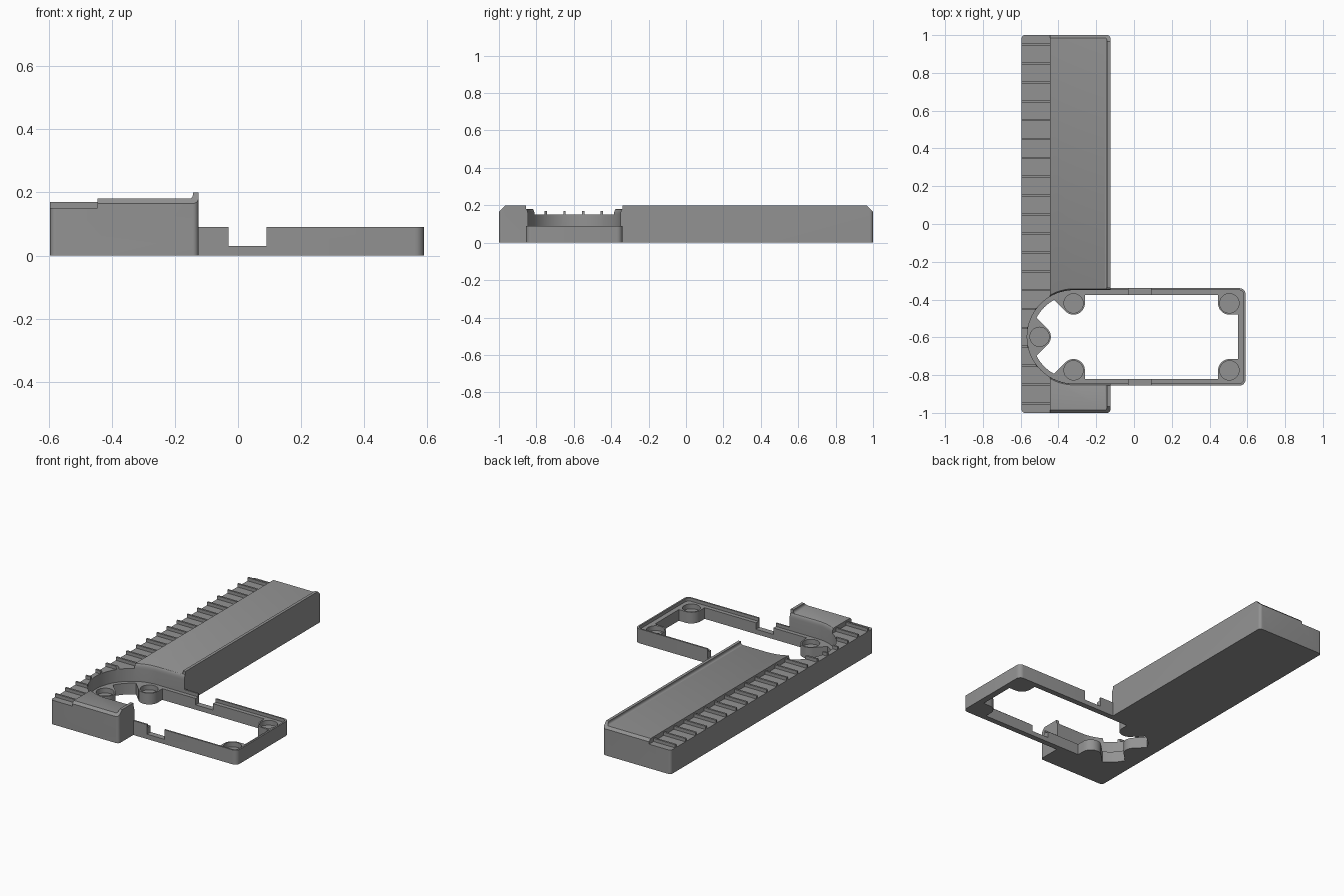
import bpy, bmesh
from math import sin, cos, pi, radians

if "Cube" in bpy.data.objects:
    bpy.data.objects.remove(bpy.data.objects["Cube"])

CY = -0.5975          # centre line of the side tray
ARC_X = -0.318        # centre of the tray's round end

mat = bpy.data.materials.new("mid grey")
mat.diffuse_color = (0.29, 0.29, 0.29, 1)
mat.use_nodes = True
mat.node_tree.nodes["Principled BSDF"].inputs["Base Color"].default_value = mat.diffuse_color


def loft(name, rings):
    """Closed solid through rings of 3D points."""
    bm = bmesh.new()
    vs = [[bm.verts.new(p) for p in r] for r in rings]
    n = len(vs[0])
    for a, b in zip(vs, vs[1:]):
        for i in range(n):
            j = (i + 1) % n
            bm.faces.new((a[i], a[j], b[j], b[i]))
    bm.faces.new(vs[0])
    bm.faces.new(vs[-1])
    bmesh.ops.recalc_face_normals(bm, faces=bm.faces)
    me = bpy.data.meshes.new(name)
    bm.to_mesh(me)
    bm.free()
    me.materials.append(mat)
    ob = bpy.data.objects.new(name, me)
    bpy.context.collection.objects.link(ob)
    return ob


def prism(name, pts, z0, z1):
    return loft(name, [[(x, y, z) for x, y in pts] for z in (z0, z1)])


def box(name, x0, x1, y0, y1, z0, z1):
    return prism(name, [(x0, y0), (x1, y0), (x1, y1), (x0, y1)], z0, z1)


def arc(cx, cy, r, a0, a1, n):
    return [(cx + r * cos(radians(a0 + (a1 - a0) * i / n)),
             cy + r * sin(radians(a0 + (a1 - a0) * i / n))) for i in range(n + 1)]


def round_rect(x0, x1, y0, y1, r):
    return (arc(x1 - r, y1 - r, r, 0, 90, 6) + arc(x0 + r, y1 - r, r, 90, 180, 6)
            + arc(x0 + r, y0 + r, r, 180, 270, 6) + arc(x1 - r, y0 + r, r, 270, 360, 6))


def u_shape(half, right, r):
    """Tray outline: round left end, small corners on the right."""
    return (arc(ARC_X, CY, half, 90, 270, 40)
            + arc(right - r, CY - half + r, r, 270, 360, 6)
            + arc(right - r, CY + half - r, r, 0, 90, 6))


def disc(name, x, y, r, z0, z1):
    return prism(name, arc(x, y, r, 0, 350, 35), z0, z1)


def combine(target, tool, op):
    m = target.modifiers.new(op, 'BOOLEAN')
    m.operation, m.solver, m.object = op, 'EXACT', tool
    bpy.context.view_layer.objects.active = target
    bpy.ops.object.modifier_apply(modifier=m.name)
    bpy.data.objects.remove(tool)


# Long body: rack step, deck and raised lip with a small cove
section = ([(-0.595, 0), (-0.125, 0), (-0.125, 0.2), (-0.143, 0.2)]
           + arc(-0.155, 0.192, 0.012, 0, -90, 5)
           + [(-0.445, 0.18), (-0.445, 0.15), (-0.595, 0.15)])
body = loft("stepped_body", [[(x, y, z) for x, z in section] for y in (-1, 1)])

# Thin ridges along the rack step
for i in range(20):
    y = -0.95 + 0.1 * i
    combine(body, box("ridge", -0.595, -0.44, y - 0.006, y + 0.006, 0.13, 0.17), 'UNION')

# Rounded plan corners and chamfered end tops
combine(body, prism("plan", round_rect(-0.595, -0.125, -1, 1, 0.018), -0.1, 0.4), 'INTERSECT')
ends = [(-1, -0.1), (1, -0.1), (1, 0.165), (0.963, 0.202), (-0.963, 0.202), (-1, 0.165)]
combine(body, loft("ends", [[(x, y, z) for y, z in ends] for x in (-1, 1)]), 'INTERSECT')

# Side tray
combine(body, prism("tray", u_shape(0.2575, 0.59, 0.03), 0, 0.09), 'UNION')

# Pocket above the tray ledge, with a rounded top edge
rings = [(0, 0.07)] + [(0.01 * (1 - cos(t * pi / 10)), 0.15 + 0.03 * sin(t * pi / 10))
                       for t in range(6)] + [(0.01, 0.3)]
combine(body, loft("pocket", [[(x, y, z) for x, y in u_shape(0.2475 + d, 0.58 + d, 0.025)]
                              for d, z in rings]), 'DIFFERENCE')

# Through opening, leaving the bosses and their webs standing
opening = prism("opening", u_shape(0.222, 0.55, 0.01), -0.1, 0.2)
B, H = 0.06, 0.1775
R2 = B * 0.7071
for s in (1, -1):
    by = CY + s * H
    wall = CY + s * 0.3
    for bx, out in ((-0.32, -1), (0.505, 1)):
        combine(opening, disc("boss", bx, by, B, -0.2, 0.3), 'DIFFERENCE')
        if out > 0:
            pts = [(bx - B, by), (bx, by - s * B), (0.7, by - s * B), (0.7, wall), (bx - B, wall)]
            pts[1:2] = [(bx, by), (bx, by - s * B)]
        else:
            pts = [(bx + B, by), (bx + B, wall), (bx - 0.16, wall),
                   (bx - R2 - 0.12, by - s * R2 + s * 0.12), (bx - R2, by - s * R2), (bx, by)]
        combine(opening, prism("web", pts, -0.2, 0.3), 'DIFFERENCE')
combine(opening, disc("boss", -0.5, CY, B, -0.2, 0.3), 'DIFFERENCE')
web = [(-0.5 + R2, CY - R2), (-0.5 + R2, CY + R2), (-0.5 + R2 - 0.15, CY + R2 + 0.15),
       (-0.5 + R2 - 0.15, CY - R2 - 0.15)]
combine(opening, prism("web", web, -0.2, 0.3), 'DIFFERENCE')
combine(body, opening, 'DIFFERENCE')

# Round recesses in the bosses
for x, y in ((-0.5, 0), (-0.32, H), (-0.32, -H), (0.505, H), (0.505, -H)):
    combine(body, disc("recess", x, CY + y, 0.051, 0.04, 0.1), 'DIFFERENCE')

# Notches through both tray walls
combine(body, box("notch", -0.03, 0.09, -0.95, -0.25, 0.03, 0.2), 'DIFFERENCE')

bpy.ops.object.select_all(action='DESELECT')
body.select_set(True)
bpy.context.view_layer.objects.active = body
bpy.ops.object.shade_smooth_by_angle(angle=radians(30))
